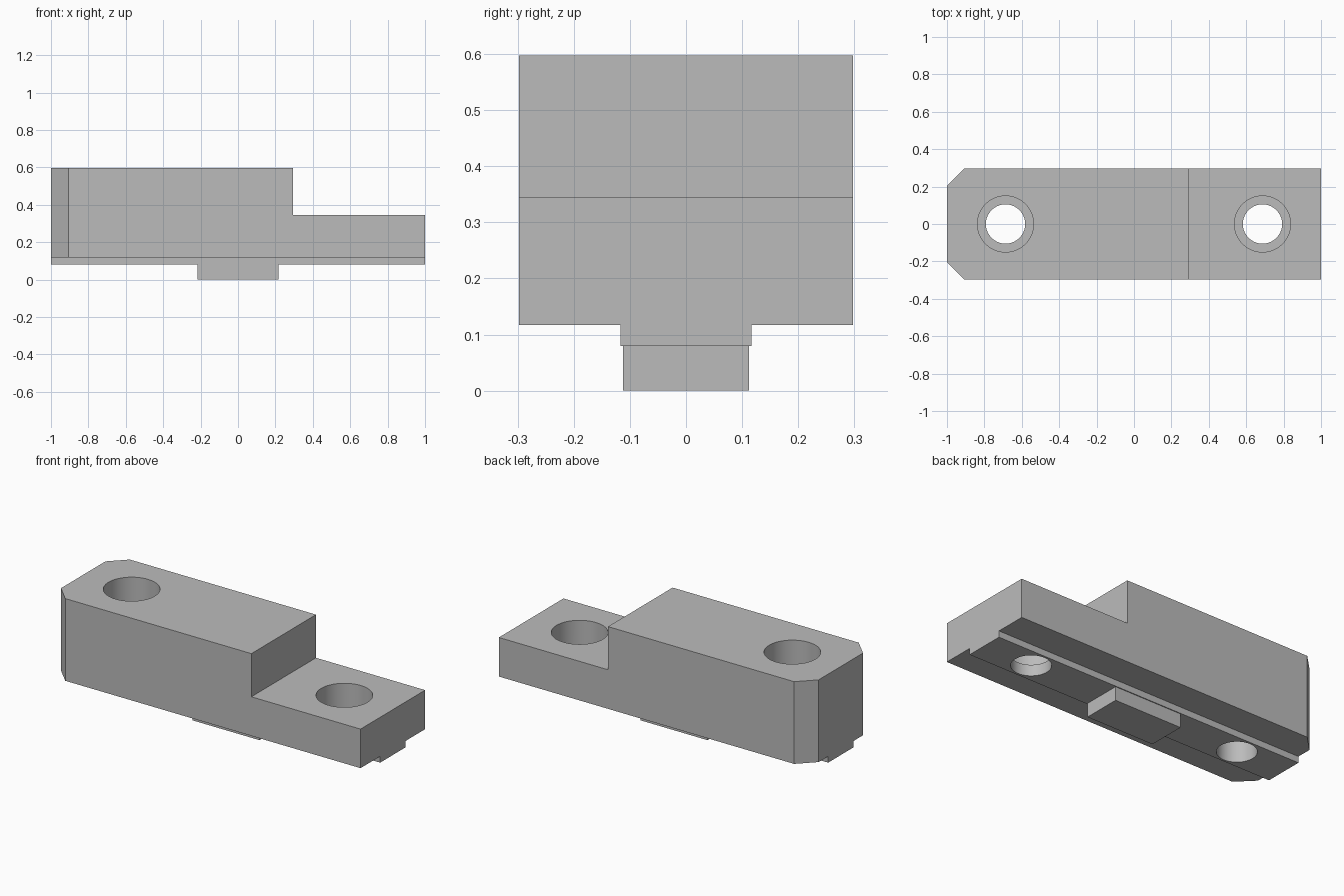
import bpy, bmesh, math

if "Cube" in bpy.data.objects:
    bpy.data.objects.remove(bpy.data.objects["Cube"])

grey = bpy.data.materials.new("plain grey")
grey.diffuse_color = (0.5, 0.5, 0.5, 1)
grey.use_nodes = True
grey.node_tree.nodes["Principled BSDF"].inputs["Base Color"].default_value = grey.diffuse_color


def prism(name, outline, z0, z1):
    """Extrude an xy outline from z0 up to z1."""
    bm = bmesh.new()
    face = bm.faces.new([bm.verts.new((x, y, z0)) for x, y in outline])
    up = bmesh.ops.extrude_face_region(bm, geom=[face])["geom"]
    bmesh.ops.translate(bm, vec=(0, 0, z1 - z0),
                        verts=[v for v in up if isinstance(v, bmesh.types.BMVert)])
    bmesh.ops.recalc_face_normals(bm, faces=bm.faces)
    me = bpy.data.meshes.new(name)
    bm.to_mesh(me)
    bm.free()
    me.materials.append(grey)
    ob = bpy.data.objects.new(name, me)
    bpy.context.collection.objects.link(ob)
    return ob


def box(name, x0, x1, y, z0, z1):
    return prism(name, [(x0, -y), (x1, -y), (x1, y), (x0, y)], z0, z1)


def cylinder(name, x, r, z0, z1):
    ring = [(x + r * math.cos(math.tau * i / 64), r * math.sin(math.tau * i / 64))
            for i in range(64)]
    return prism(name, ring, z0, z1)


def combine(target, tool, operation):
    mod = target.modifiers.new(tool.name, 'BOOLEAN')
    mod.operation, mod.object, mod.solver = operation, tool, 'EXACT'
    bpy.context.view_layer.objects.active = target
    bpy.ops.object.modifier_apply(modifier=mod.name)
    bpy.data.objects.remove(tool)


# Block with two bevelled corners at the tall end
W, C = 0.298, 0.205
block = prism("clamp_block", [(-1, -C), (-0.907, -W), (1, -W), (1, W),
                              (-0.907, W), (-1, C)], 0.117, 0.597)

# Lowered shelf at the other end
combine(block, box("shelf_cut", 0.295, 1.1, 0.5, 0.345, 0.8), 'DIFFERENCE')

# Guide rail and locating key underneath
combine(block, box("guide_rail", -1, 1, 0.117, 0.08, 0.117), 'UNION')
combine(block, box("locating_key", -0.217, 0.217, 0.112, 0, 0.08), 'UNION')

# Counterbored screw holes
for x, seat in ((-0.687, 0.397), (0.687, 0.145)):
    combine(block, cylinder("screw_hole", x, 0.105, -0.1, 0.8), 'DIFFERENCE')
    combine(block, cylinder("head_recess", x, 0.15, seat, 0.8), 'DIFFERENCE')

block.select_set(True)
bpy.context.view_layer.objects.active = block
bpy.ops.object.shade_smooth_by_angle(angle=math.radians(30))
